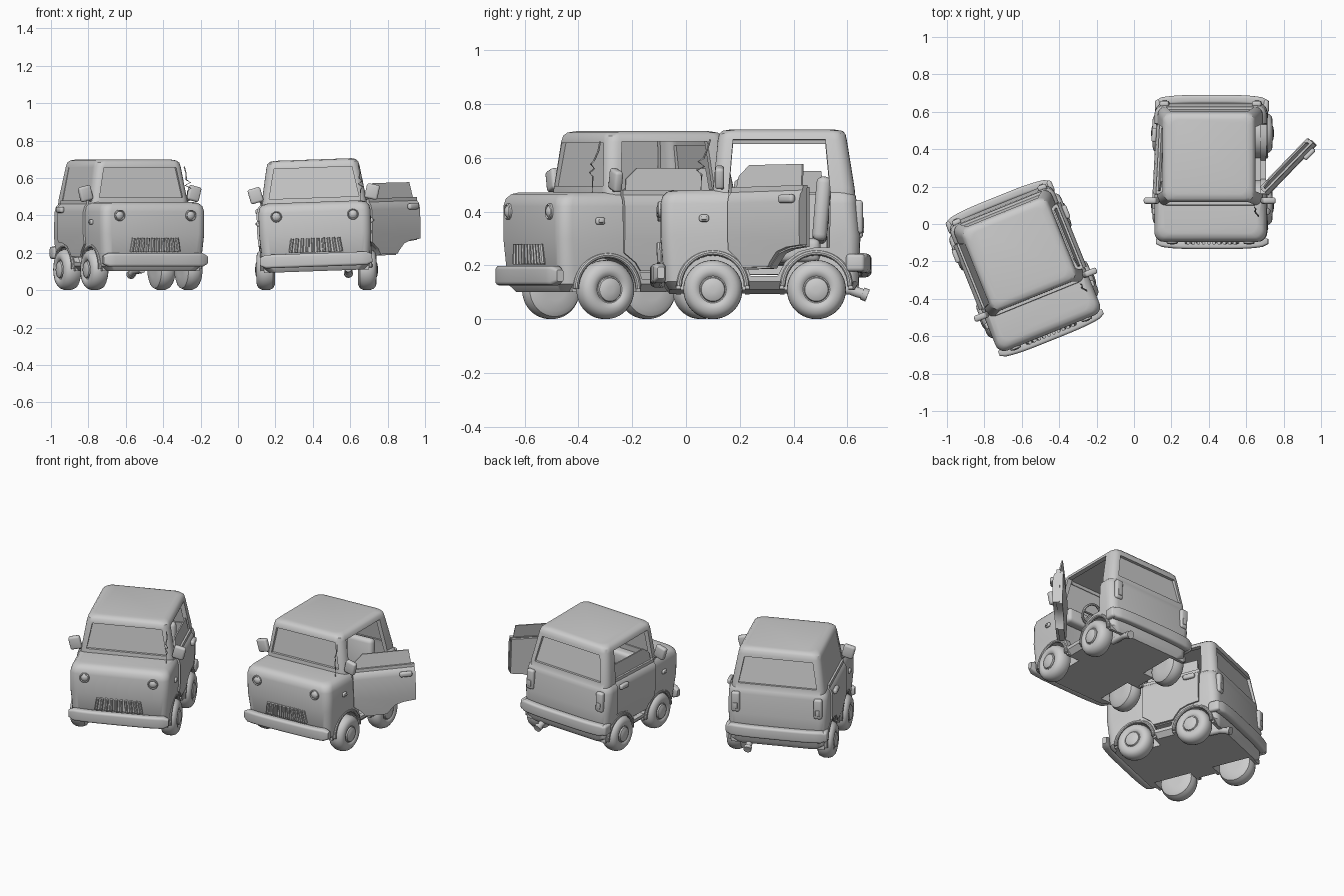
import bpy, bmesh
from math import pi, sin, cos, radians
from mathutils import Vector, Matrix

if "Cube" in bpy.data.objects:
    bpy.data.objects.remove(bpy.data.objects["Cube"])

PARTS = []          # (object, kind) with kind: body, wheel, door_right, door_left, closed
MIRROR = Matrix.Scale(-1, 4, (1, 0, 0))


def make(name, bm, kind=None):
    bmesh.ops.recalc_face_normals(bm, faces=bm.faces)
    me = bpy.data.meshes.new(name)
    bm.to_mesh(me)
    bm.free()
    ob = bpy.data.objects.new(name, me)
    bpy.context.collection.objects.link(ob)
    if kind:
        PARTS.append((ob, kind))
    return ob


def mirrored(ob, name, kind=None):
    bm = bmesh.new()
    bm.from_mesh(ob.data)
    bm.transform(MIRROR)
    return make(name, bm, kind)


def loft(rings, closed=False):
    bm = bmesh.new()
    vs = [[bm.verts.new(p) for p in r] for r in rings]
    n = len(rings[0])
    for k in range(len(vs) if closed else len(vs) - 1):
        a, b = vs[k], vs[(k + 1) % len(vs)]
        for i in range(n):
            bm.faces.new((a[i], a[(i + 1) % n], b[(i + 1) % n], b[i]))
    if not closed:
        bm.faces.new(vs[0][::-1])
        bm.faces.new(vs[-1])
    return bm


def rrect(hx, y0, y1, r, n=5):
    pts = []
    for k, (cx, cy) in enumerate([(hx - r, y1 - r), (r - hx, y1 - r), (r - hx, y0 + r), (hx - r, y0 + r)]):
        for i in range(n + 1):
            a = pi / 2 * (k + i / n)
            pts.append((cx + r * cos(a), cy + r * sin(a)))
    return pts


def shell(levels, r):
    return loft([[(x, y, z) for x, y in rrect(hx, y0, y1, r)] for z, hx, y0, y1 in levels])


def lathe(profile, y, z, n=32):
    return loft([[(x, y + r * cos(2 * pi * i / n), z + r * sin(2 * pi * i / n)) for i in range(n)]
                 for x, r in profile])


def tube(path, r, n=10, closed=False):
    path = [Vector(p) for p in path]
    rings = []
    for i, p in enumerate(path):
        if closed:
            d = path[(i + 1) % len(path)] - path[i - 1]
        else:
            d = path[min(i + 1, len(path) - 1)] - path[max(i - 1, 0)]
        q = d.to_track_quat('Z', 'Y')
        rings.append([p + q @ Vector((r * cos(2 * pi * j / n), r * sin(2 * pi * j / n), 0)) for j in range(n)])
    return loft(rings, closed)


def prism_x(poly, x0, x1):
    return loft([[(x, y, z) for y, z in poly] for x in (x0, x1)])


def prism_y(poly, y0, y1):
    return loft([[(x, y, z) for x, z in poly] for y in (y0, y1)])


def box(c, size, bevel=0.01, rot=None):
    bm = bmesh.new()
    bmesh.ops.create_cube(bm, size=1)
    bm.transform(Matrix.Diagonal((*size, 1)))
    if bevel:
        bmesh.ops.bevel(bm, geom=bm.edges[:], offset=bevel, segments=3, profile=0.5, affect='EDGES')
    bm.transform(Matrix.Translation(c) @ (rot or Matrix()))
    return bm


def boolean(ob, bm, op):
    cutter = make("cutter", bm)
    cutter.hide_render = True
    m = ob.modifiers.new("cut", 'BOOLEAN')
    m.operation, m.object, m.solver = op, cutter, 'EXACT'
    dg = bpy.context.evaluated_depsgraph_get()
    me = bpy.data.meshes.new_from_object(ob.evaluated_get(dg))
    ob.modifiers.clear()
    ob.data = me
    bpy.data.objects.remove(cutter)


# Body: lower tub plus cabin, hollowed, with wheel housings
body = make("body", shell([(.10, .255, -.35, .335), (.13, .285, -.372, .353), (.30, .30, -.385, .358),
                           (.42, .30, -.385, .345), (.448, .293, -.378, .342), (.465, .277, -.362, .33),
                           (.472, .25, -.34, .31)], .05), 'body')
boolean(body, shell([(.40, .283, -.195, .344), (.48, .28, -.19, .337), (.66, .249, -.172, .308),
                     (.682, .243, -.167, .303), (.694, .23, -.155, .292), (.699, .205, -.13, .267)], .045), 'UNION')
boolean(body, shell([(.14, .258, -.16, .322), (.46, .258, -.163, .312), (.675, .217, -.143, .277)], .035), 'DIFFERENCE')
for op, x0, x1, r in (('UNION', .17, .28, .137), ('DIFFERENCE', .185, .4, .12)):
    if op == 'DIFFERENCE':
        boolean(body, box((0, 0, 0), (1, 1.2, .204), 0), op)     # trim housings level with the floor
    for s in (-1, 1):
        for y in (-.19, .195):
            boolean(body, lathe([(s * x0, r), (s * x1, r)], y, .11), op)
boolean(body, prism_y([(-.24, .495), (.24, .495), (.208, .655), (-.208, .655)], -.3, -.05), 'DIFFERENCE')
boolean(body, prism_y([(-.235, .485), (.235, .485), (.205, .645), (-.205, .645)], .2, .45), 'DIFFERENCE')

# Doors are cut out of the body shell and backed by a trim panel
arch = [(.243, .257), (.19, .257), (.13, .242), (.08, .205), (.05, .15), (-.05, .15), (-.07, .205), (-.128, .247)]
door_edge = [(.243, .48), (.243, .257), (.17, .25), (.12, .235), (.085, .2), (.07, .18), (-.06, .18), (-.08, .21),
             (-.128, .247), (-.128, .48)]
door = make("door_right", prism_x(door_edge, .236, .4), 'door_right')
whole = bmesh.new()
whole.from_mesh(body.data)
boolean(door, whole, 'INTERSECT')
door.data.transform(Matrix.Translation((.01, 0, 0)))
trim = make("door_trim_right", prism_x([(y * .97 + .002, z - .006) for y, z in door_edge], .25, .285), 'door_right')
opening = [(-.132, .46), (-.115, .66), (.228, .66), (.247, .46)] + arch
for s in (-1, 1):
    boolean(body, prism_x(opening, s * .205, s * .42), 'DIFFERENCE')
mirrored(door, "door_left", 'door_left')
mirrored(trim, "door_trim_left", 'door_left')


# Door glass (half rolled down, one window closed) and handle
def pane(poly):
    return loft([[(x + .272 - (z - .47) * .17, y, z) for y, z in poly] for x in (0, .008)])


glass = make("door_glass_right", pane([(-.115, .45), (.228, .45), (.215, .56), (-.06, .562), (-.108, .52)]), 'door_right')
mirrored(glass, "door_glass_left", 'door_left')
upper = make("upper_glass", pane([(-.128, .47), (.24, .47), (.226, .662), (-.114, .662)]))
mirrored(upper, "upper_glass_left", 'closed')
bpy.data.objects.remove(upper)
handle = make("door_handle_right", box((.317, .185, .43), (.026, .075, .032), .011), 'door_right')
mirrored(handle, "door_handle_left", 'door_left')

# Windshield and rear glass
make("windshield", loft([[(x, y + d, z) for x, y, z in
     [(-.25, -.174, .485), (.25, -.174, .485), (.217, -.154, .664), (-.217, -.154, .664)]] for d in (0, .006)]), 'body')
make("rear_glass", loft([[(x, y + d, z) for x, y, z in
     [(-.245, .324, .475), (.245, .324, .475), (.215, .29, .656), (-.215, .29, .656)]] for d in (0, -.006)]), 'body')

# Wheels and fender flares
tyre = [(.222, .04), (.222, .08), (.232, .1), (.253, .109), (.27, .11), (.287, .109), (.306, .101), (.317, .088),
        (.321, .072), (.319, .058), (.312, .05), (.312, .046), (.32, .043), (.326, .03), (.328, .012)]
for end, y in (("front", -.19), ("rear", .195)):
    w = make(end + "_wheel_right", lathe(tyre, y, .11, 40), 'wheel')
    mirrored(w, end + "_wheel_left", 'wheel')
    f = make(end + "_flare_right", tube([(.288, y + .125 * cos(pi * i / 20), .113 + .125 * sin(pi * i / 20))
             for i in range(21)], .011), 'body')
    mirrored(f, end + "_flare_left", 'body')


# Bowed bumpers with ends wrapped round the corners
def bumper(name, y, z, bow, hz):
    rings = []
    for i in range(21):
        t = -1 + i / 10
        k = .6 if abs(t) == 1 else 1
        rings.append([(.3 * t, y + bow * (1 - t ** 4) + a, z + b)
                      for a, b in rrect(.023 * k, -hz * k, hz * k, .014 * k, 4)])
    make(name, loft(rings), 'body')


bumper("front_bumper", -.383, .162, -.018, .036)
bumper("rear_bumper", .357, .2, .02, .036)
for s in (-1, 1):
    make("rear_bumper_end", box((s * .288, .34, .2), (.034, .07, .066), .014), 'body')

# Headlights, grille, tail lights, side markers
for s in (-1, 1):
    ring = [(0, .030), (-.010, .030), (-.014, .026), (-.009, .022), (-.016, .014), (-.018, .004)]
    make("headlight", loft([[(s * .205 + r * cos(pi * i / 12), -.382 + y, .4 + r * sin(pi * i / 12))
                             for i in range(24)] for y, r in ring]), 'body')
    make("tail_light", box((s * .247, .352, .372), (.05, .032, .125), .012), 'body')
    make("tail_light_lens", box((s * .247, .367, .35), (.026, .01, .04), .004), 'body')
    make("side_marker", box((s * .302, -.223, .365), (.022, .036, .026), .008), 'body')
    make("side_marker_lens", box((s * .312, -.223, .365), (.012, .02, .013), .004), 'body')
make("grille_back", prism_y([(-.142, .203), (.142, .203), (.128, .28), (-.128, .28)], -.37, -.386), 'body')
for i in range(10):
    t = (i - 4.5) / 4.5
    make("grille_bar", tube([(t * .136, -.388, .205), (t * .124, -.391, .279)], .0095, 8), 'body')

# Side mirrors
for s in (-1, 1):
    make("mirror_arm", tube([(s * .262, -.15, .475), (s * .285, -.16, .485), (s * .31, -.165, .505)], .009), 'body')
    make("mirror", box((s * .312, -.165, .517), (.07, .034, .08), .012, Matrix.Rotation(s * .25, 4, 'Y')), 'body')

# Bent antenna and exhaust
make("antenna", tube([(.25, -.235, .455), (.25, -.232, .53), (.262, -.25, .545), (.24, -.222, .56), (.262, -.245, .577),
                      (.245, -.225, .59), (.25, -.21, .625), (.243, -.2, .66)], .0035, 6), 'body')
make("exhaust", tube([(.17, .22, .11), (.17, .32, .104), (.17, .345, .095), (.17, .385, .083)], .019, 14), 'body')
make("exhaust_tip", tube([(.17, .365, .09), (.17, .385, .082)], .024, 14), 'body')

# Interior: seats, dashboard, steering wheel
for s in (-1, 1):
    make("seat_cushion", box((s * .115, .11, .25), (.18, .2, .09), .025), 'body')
    make("seat_back", box((s * .115, .215, .405), (.18, .055, .24), .024, Matrix.Rotation(-.08, 4, 'X')), 'body')
make("dashboard", box((0, -.135, .42), (.48, .07, .09), .02), 'body')
tilt = Matrix.Translation((.115, -.055, .44)) @ Matrix.Rotation(radians(60), 4, 'X')
make("steering_wheel", tube([tilt @ Vector((.06 * cos(pi * i / 12), .06 * sin(pi * i / 12), 0))
                             for i in range(24)], .008, 8, True), 'body')
make("steering_spoke", tube([tilt @ Vector((-.06, 0, 0)), tilt @ Vector((.06, 0, 0))], .006, 8), 'body')
make("steering_column", tube([(.115, -.055, .44), (.115, -.14, .4)], .01, 8), 'body')

# Smooth shading with sharp edges kept
bpy.ops.object.select_all(action='DESELECT')
for ob, kind in PARTS:
    ob.select_set(True)
bpy.context.view_layer.objects.active = body
bpy.ops.object.shade_smooth_by_angle(angle=radians(35))


# Place the two cars: one closed and turned, one leaning with an open door
def swing(side, angle):
    hinge = Vector((side * .298, -.128, 0))
    return Matrix.Translation(hinge) @ Matrix.Rotation(radians(angle), 4, 'Z') @ Matrix.Translation(-hinge)


base_a = Matrix.Translation((-.588, -.225, 0)) @ Matrix.Rotation(radians(22), 4, 'Z')
base_b = Matrix.Translation((.42, .29, 0))
roll_b = base_b @ Matrix.Translation((0, 0, .1)) @ Matrix.Rotation(radians(-2), 4, 'Y') @ Matrix.Translation((0, 0, -.1))
for ob, kind in PARTS:
    ob.matrix_world = base_a
    if kind == 'closed':
        continue
    twin = ob.copy()
    bpy.context.collection.objects.link(twin)
    twin.name = "second_" + ob.name
    twin.matrix_world = {'wheel': base_b, 'body': roll_b, 'door_right': roll_b @ swing(1, -44),
                         'door_left': roll_b @ swing(-1, -3)}[kind]
